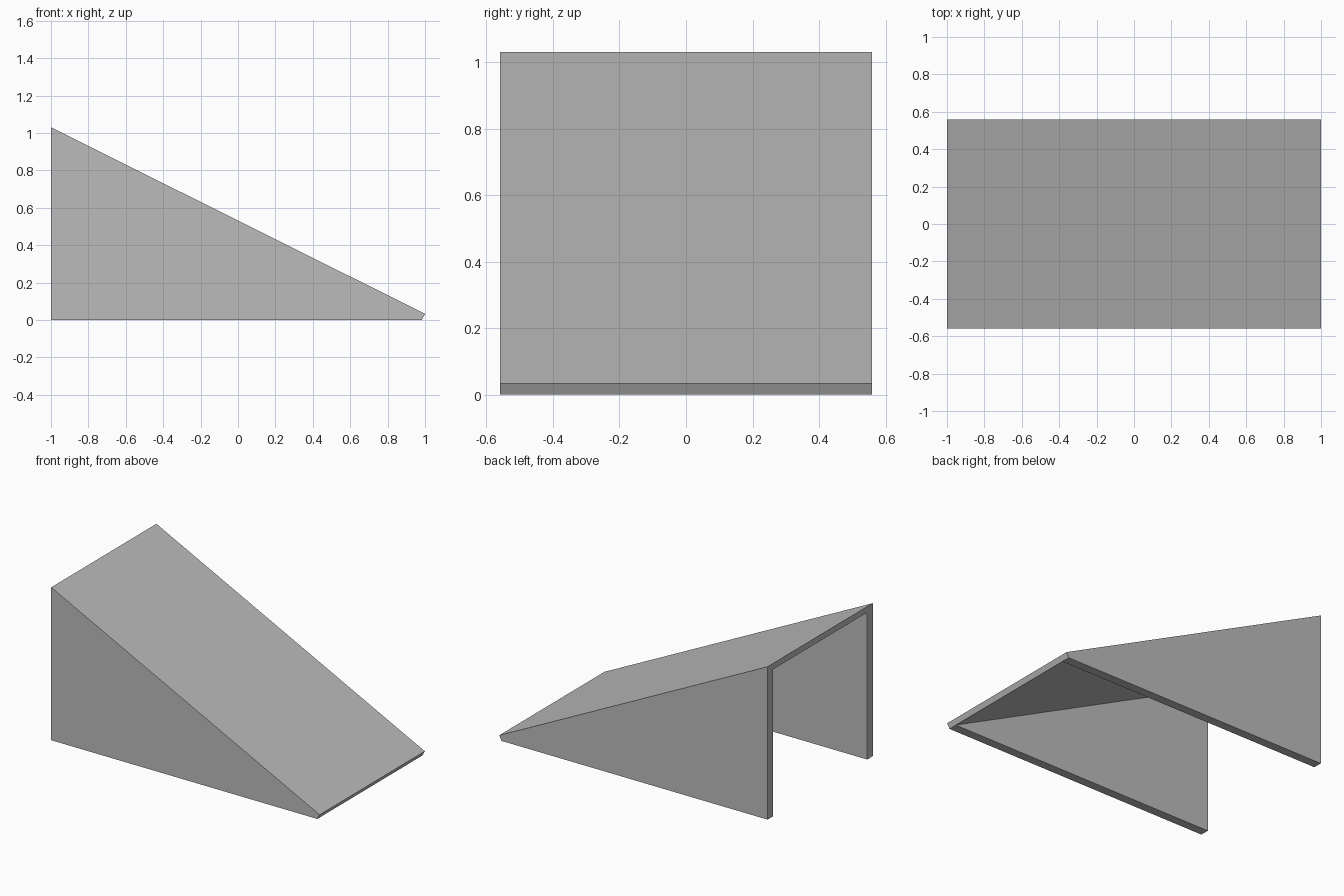
import bpy
import bmesh

# Remove the default cube
cube = bpy.data.objects.get("Cube")
if cube:
    bpy.data.objects.remove(cube, do_unlink=True)

HALF_WIDTH = 0.56
WALL = 0.06
TIP_X, TIP_Z = 0.983, 0.033    # lower front edge, upper front edge
TOP_Z, UNDER_Z = 1.03, 0.99    # upper and lower rear edges of the deck

grey = bpy.data.materials.new("plain grey")
grey.use_nodes = True
colour = (0.5, 0.5, 0.5, 1)
grey.diffuse_color = colour
grey.node_tree.nodes["Principled BSDF"].inputs["Base Color"].default_value = colour


def extrude_profile(name, profile, y_start, y_end):
    """Extrude an x-z profile along y into a solid panel."""
    bm = bmesh.new()
    face = bm.faces.new([bm.verts.new((x, y_start, z)) for x, z in profile])
    result = bmesh.ops.extrude_face_region(bm, geom=[face])
    moved = [v for v in result["geom"] if isinstance(v, bmesh.types.BMVert)]
    bmesh.ops.translate(bm, verts=moved, vec=(0, y_end - y_start, 0))
    bmesh.ops.recalc_face_normals(bm, faces=bm.faces)
    mesh = bpy.data.meshes.new(name)
    bm.to_mesh(mesh)
    bm.free()
    mesh.materials.append(grey)
    panel = bpy.data.objects.new(name, mesh)
    bpy.context.collection.objects.link(panel)
    return panel


# Sloping deck with a square-cut front edge
extrude_profile("ramp_deck",
                [(-1, UNDER_Z), (TIP_X, 0), (1, TIP_Z), (-1, TOP_Z)],
                -HALF_WIDTH, HALF_WIDTH)

# Triangular side walls under the deck; rear and underside stay open
for name, side in (("front_wall", -1), ("back_wall", 1)):
    extrude_profile(name, [(-1, 0), (TIP_X, 0), (-1, UNDER_Z)],
                    side * HALF_WIDTH, side * (HALF_WIDTH - WALL))
